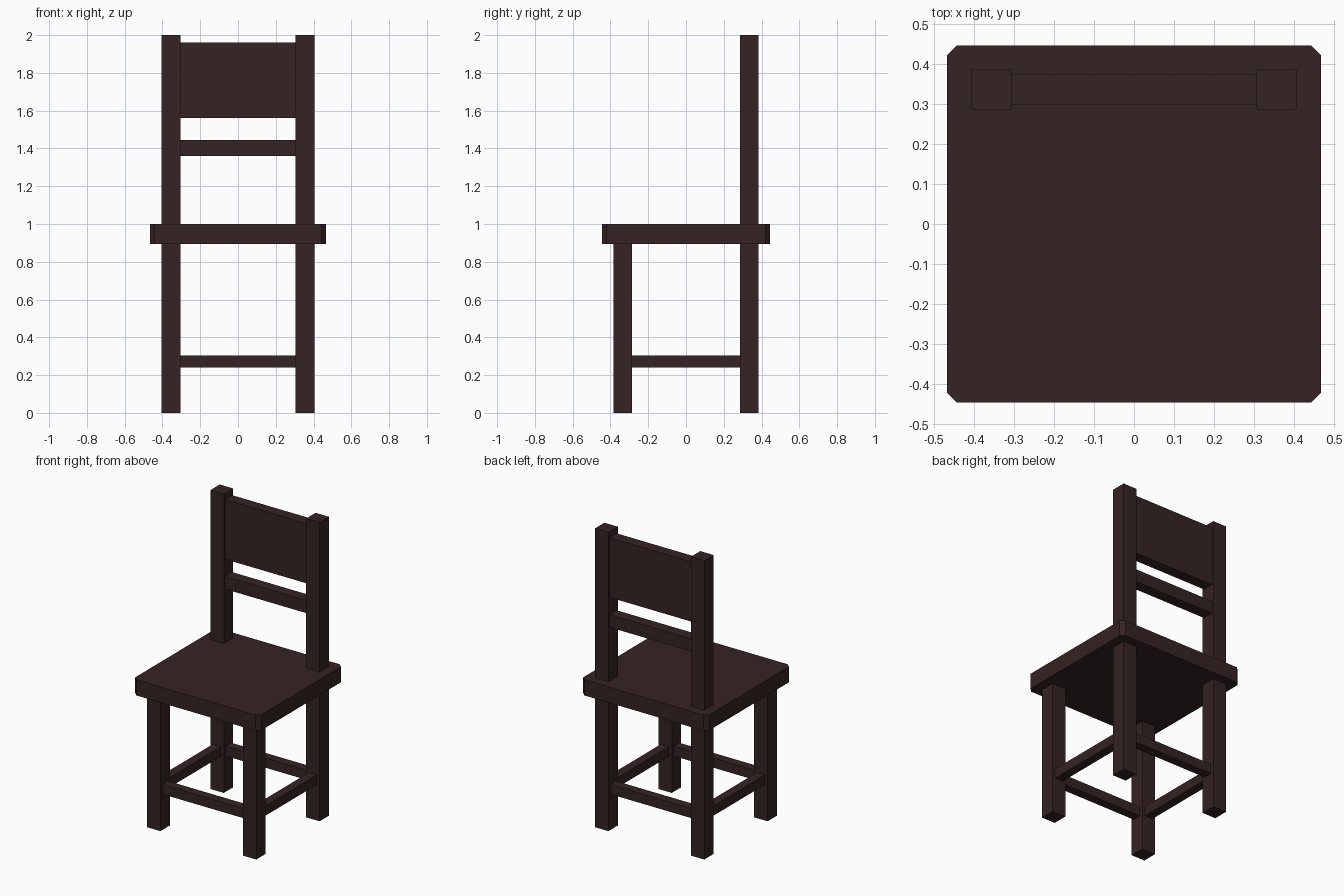
import bpy
import bmesh
from mathutils import Matrix, Vector

cube = bpy.data.objects.get("Cube")
if cube:
    bpy.data.objects.remove(cube, do_unlink=True)

# Single dark wood colour
wood = bpy.data.materials.new("dark brown wood")
wood.use_nodes = True
colour = (0.036, 0.017, 0.017, 1)
wood.diffuse_color = colour
wood.node_tree.nodes["Principled BSDF"].inputs["Base Color"].default_value = colour


def box(name, x, y, z, corner=0):
    """Box spanning the given ranges, with optionally chamfered upright edges."""
    low, high = (Vector(p) for p in zip(x, y, z))
    bm = bmesh.new()
    place = Matrix.Translation((low + high) / 2) @ Matrix.Diagonal((*(high - low), 1))
    bmesh.ops.create_cube(bm, size=1, matrix=place)
    if corner:
        upright = [e for e in bm.edges
                   if abs(e.verts[0].co.z - e.verts[1].co.z) > 0.01]
        bmesh.ops.bevel(bm, geom=upright, offset=corner, segments=1, affect='EDGES')
    mesh = bpy.data.meshes.new(name)
    bm.to_mesh(mesh)
    bm.free()
    mesh.materials.append(wood)
    obj = bpy.data.objects.new(name, mesh)
    bpy.context.collection.objects.link(obj)
    return obj


def around(centre, width):
    return (centre - width / 2, centre + width / 2)


LEG_X, LEG_Y, LEG = 0.355, 0.335, 0.1
SEAT_BOTTOM, SEAT_TOP = 0.895, 1.0
inner_x = (-LEG_X + LEG / 2, LEG_X - LEG / 2)
inner_y = (-LEG_Y + LEG / 2, LEG_Y - LEG / 2)
bar_z = (0.24, 0.305)

# Seat with clipped corners
box("seat", (-0.467, 0.467), (-0.445, 0.445), (SEAT_BOTTOM, SEAT_TOP), corner=0.025)

# Legs, back posts and side stretchers
for side, sign in (("left", 1), ("right", -1)):
    post_x = around(sign * LEG_X, LEG)
    box(f"{side}_front_leg", post_x, around(-LEG_Y, LEG), (0, SEAT_BOTTOM))
    box(f"{side}_back_leg", post_x, around(LEG_Y, LEG), (0, SEAT_BOTTOM))
    box(f"{side}_back_post", post_x, around(LEG_Y, LEG), (SEAT_TOP, 2))
    box(f"{side}_stretcher", around(sign * LEG_X, 0.06), inner_y, bar_z)

# Front and back stretchers
for end, sign in (("front", -1), ("back", 1)):
    box(f"{end}_stretcher", inner_x, around(sign * LEG_Y, 0.06), bar_z)

# Backrest panel and the rail below it
box("backrest_panel", inner_x, around(LEG_Y, 0.075), (1.56, 1.96))
box("backrest_rail", inner_x, around(LEG_Y, 0.075), (1.36, 1.445))
